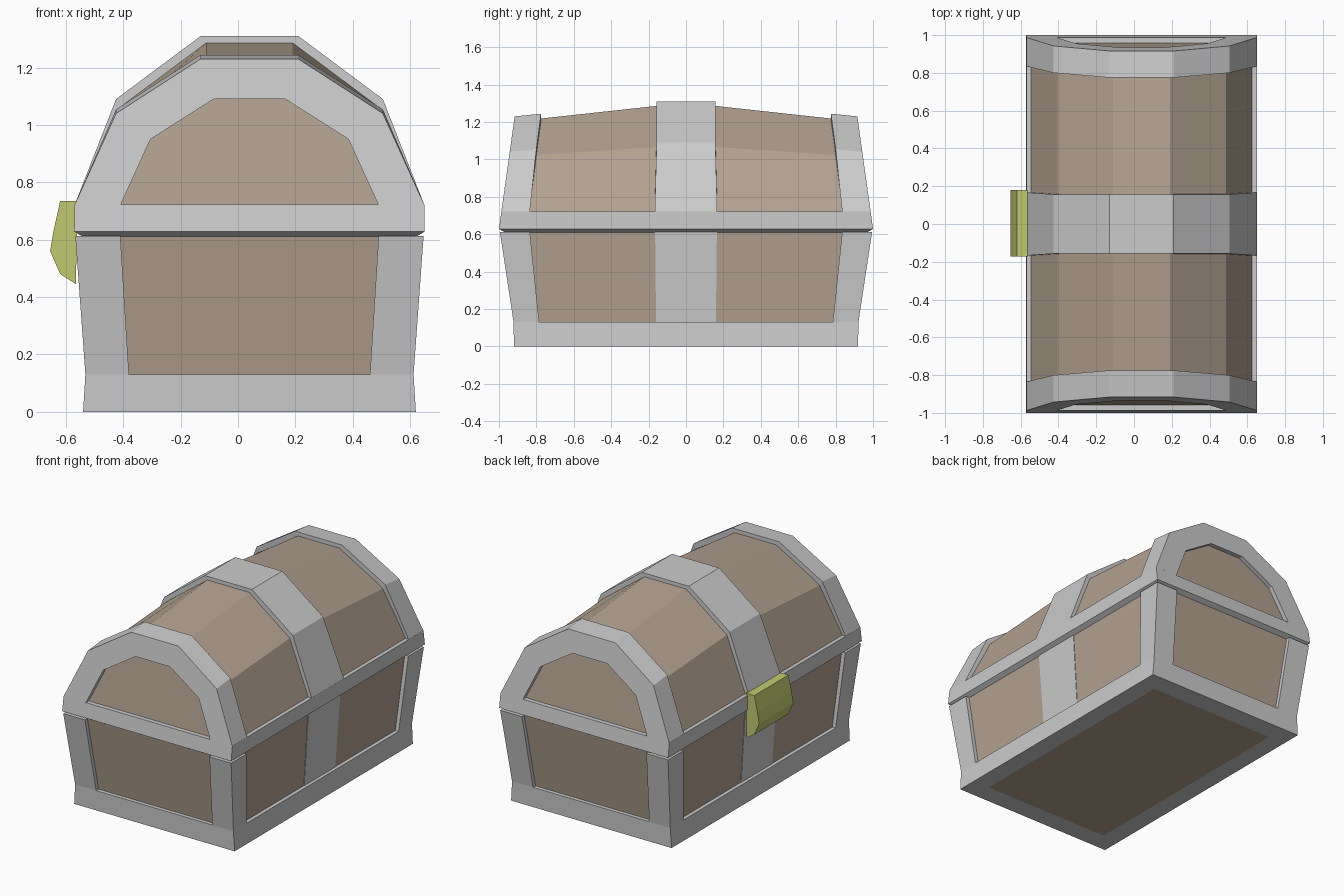
import bpy, bmesh

if "Cube" in bpy.data.objects:
    bpy.data.objects.remove(bpy.data.objects["Cube"])

CX = 0.04  # chest body is offset from the lock


def material(name, color):
    m = bpy.data.materials.new(name)
    m.diffuse_color = (*color, 1)
    m.use_nodes = True
    m.node_tree.nodes["Principled BSDF"].inputs["Base Color"].default_value = m.diffuse_color
    return m


WOOD = material("wood", (0.45, 0.36, 0.28))
BRASS = material("brass", (0.53, 0.59, 0.16))


def loft(name, rings, mat=None, closed=False, mirror=None):
    """Skin matching rings of points; cap the ends unless closed."""
    bm = bmesh.new()
    vs = [[bm.verts.new(p) for p in r] for r in rings]
    n = len(vs[0])
    pairs = list(zip(vs, vs[1:])) + ([(vs[-1], vs[0])] if closed else [])
    for a, b in pairs:
        for i in range(n):
            j = (i + 1) % n
            bm.faces.new((a[i], a[j], b[j], b[i]))
    if not closed:
        bm.faces.new(vs[0])
        bm.faces.new(vs[-1])
    bmesh.ops.recalc_face_normals(bm, faces=bm.faces)
    me = bpy.data.meshes.new(name)
    bm.to_mesh(me)
    bm.free()
    ob = bpy.data.objects.new(name, me)
    ob.location.x = CX
    bpy.context.collection.objects.link(ob)
    if mat:
        me.materials.append(mat)
    if mirror:
        mod = ob.modifiers.new("mirror", 'MIRROR')
        mod.use_axis = mirror
        mod.use_mirror_merge = False
    return ob


def rect(x, y, z):
    return [(-x, -y, z), (x, -y, z), (x, y, z), (-x, y, z)]


def arch(half):
    """Full left-to-right arch from its right half, listed bottom to top."""
    return [(-x, z) for x, z in half] + [(x, z) for x, z in reversed(half)]


def end_y(z):
    """Outward position of the leaning lid end at height z."""
    return 1.0 - 0.14 * (z - 0.63)


# Base: wooden box, bottom frame, corner posts, middle strap
loft("base_planks", [rect(0.46, 0.79, 0), rect(0.547, 0.895, 0.12),
                     rect(0.581, 0.97, 0.615)], WOOD)
loft("bottom_frame", [rect(0.46, 0.79, 0), rect(0.58, 0.92, 0),
                      rect(0.572, 0.922, 0.13), rect(0.54, 0.885, 0.13)],
     closed=True)


def post_section(x, y, px, py, z, t=0.05):
    return [(x, y, z), (px, y, z), (px, y - t, z), (x - t, y - t, z),
            (x - t, py, z), (x, py, z)]


loft("corner_post", [post_section(0.572, 0.922, 0.42, 0.785, 0.13),
                     post_section(0.607, 0.995, 0.45, 0.835, 0.612)],
     mirror=(True, True, False))
loft("base_strap", [rect(0.5505, 0.16, 0.13), rect(0.584, 0.165, 0.612)])

# Lid rim with bevelled lower edge
loft("lid_rim", [rect(0.577, 0.965, 0.608), rect(0.611, 1.0, 0.628),
                 rect(0.61, 0.987, 0.722)])

# Lid: half profiles at the middle strap, at the ends, and the end opening
MID = [(0.61, 0.72), (0.465, 1.09), (0.17, 1.31)]
END = [(0.61, 0.72), (0.465, 1.04), (0.17, 1.23)]
OPENING = [(0.45, 0.72), (0.345, 0.95), (0.125, 1.09)]


def inset(half, d=0.024):
    return [(half[0][0] - d, 0.67)] + [
        (half[0][0] - d, 0.72)] + [(x - d * 0.8, z - d) for x, z in half[1:]]


mid_in, end_in = arch(inset(MID)), arch(inset(END))
lid_rings = [[(x, s * (end_y(z) - 0.03), z) for x, z in end_in] if e else
             [(x, s * 0.155, z) for x, z in mid_in]
             for s, e in ((-1, 1), (-1, 0), (1, 0), (1, 1))]
loft("lid_planks", lid_rings, WOOD)

strap = arch(MID)
loft("lid_strap", [[(x, s * (0.157 + (0.01 if z < 0.8 else 0)), z)
                    for x, z in strap] for s in (-1, 1)])

# Arched frame at each end of the lid
frame = []
inner_y = [0.835, 0.80, 0.775]
for k, ((ox, oz), (px, pz)) in enumerate(zip(arch(END), arch(OPENING))):
    yi = inner_y[min(k, 5 - k)]
    lift = 0 if k in (0, 5) else 0.014
    frame.append([(ox, end_y(oz), oz), (ox, yi, oz + lift),
                  (ox * 0.93, yi, oz - (0.04 if lift else 0)),
                  (px, end_y(pz) - 0.06, pz), (px, end_y(pz), pz)])
loft("lid_end_frame", frame, mirror=(False, True, False))

# Lock plate on the left long side
lock = [(-0.56, 0.735), (-0.62, 0.735), (-0.643, 0.63), (-0.655, 0.56),
        (-0.62, 0.48), (-0.565, 0.445)]
loft("lock", [[(x - CX, y, z) for x, z in lock] for y in (-0.173, 0.18)], BRASS)
